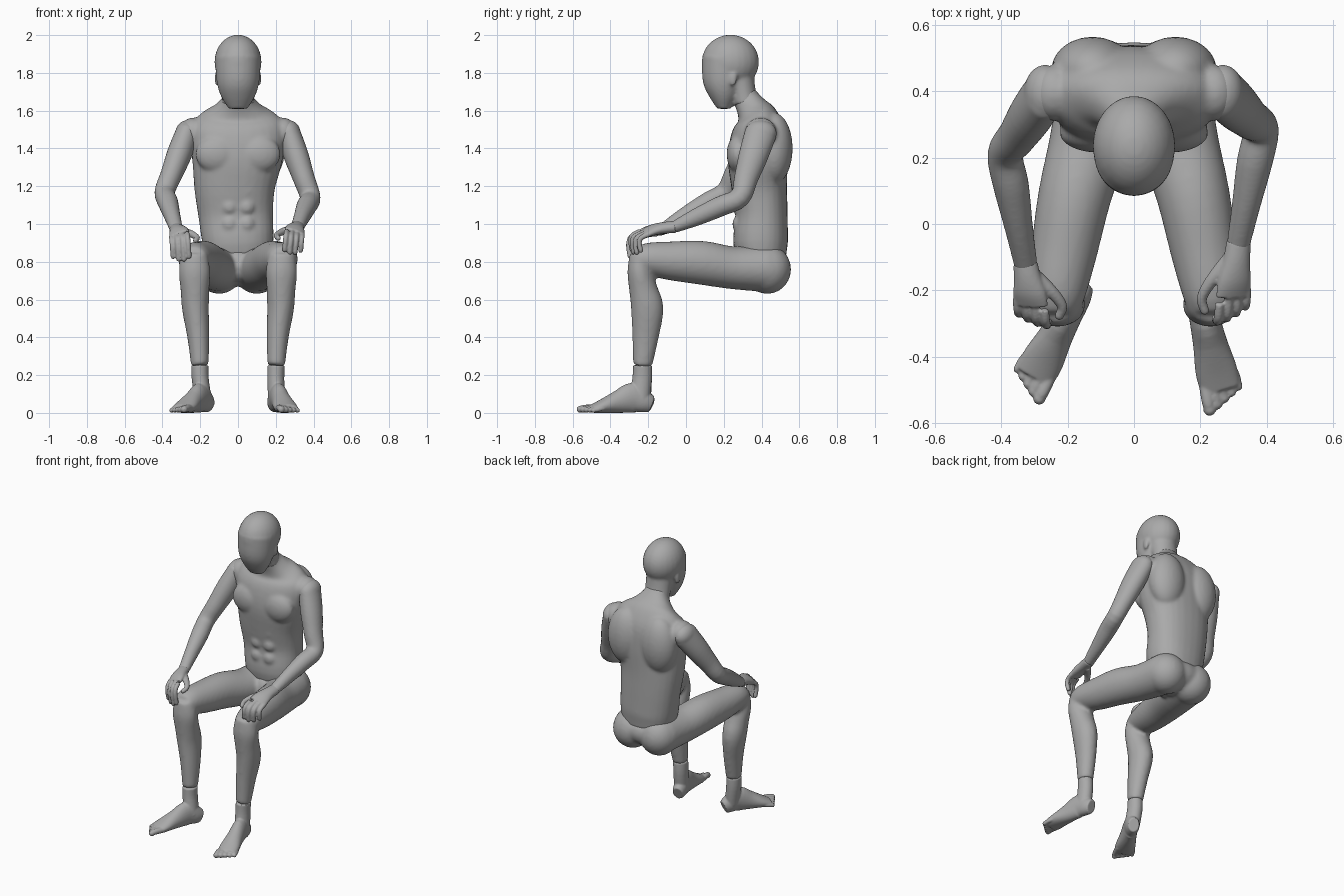
import bpy
import bmesh
from math import cos, sin, pi
from mathutils import Vector, Matrix

start_cube = bpy.data.objects.get("Cube")
if start_cube:
    bpy.data.objects.remove(start_cube, do_unlink=True)

grey = bpy.data.materials.new("matte grey")
grey.use_nodes = True
colour = (0.4, 0.4, 0.4, 1)
grey.diffuse_color = colour
grey.node_tree.nodes["Principled BSDF"].inputs["Base Color"].default_value = colour

ACROSS = Vector((1, 0, 0))


def spline(a, b, c, d, t):
    """Catmull-Rom interpolation of whole stations (position and radii)."""
    return [0.5 * (2 * q + (r - p) * t + (2 * p - 5 * q + 4 * r - s) * t * t
                   + (3 * q - p - 3 * r + s) * t ** 3)
            for p, q, r, s in zip(a, b, c, d)]


def tube(bm, stations, side=ACROSS, sides=28, steps=4, power=1.0):
    """Loft oval sections through stations of (x, y, z, half width, half depth)."""
    ends = [stations[0]] + list(stations) + [stations[-1]]
    path = []
    for i in range(len(stations) - 1):
        path += [spline(*ends[i:i + 4], k / steps) for k in range(steps)]
    path.append(list(stations[-1]))
    centres = [Vector(p[:3]) for p in path]
    rings = []
    for i, p in enumerate(path):
        along = (centres[min(i + 1, len(path) - 1)] - centres[max(i - 1, 0)]).normalized()
        u = (side - along * side.dot(along)).normalized()
        v = along.cross(u)
        ring = []
        for k in range(sides):
            c, s = cos(2 * pi * k / sides), sin(2 * pi * k / sides)
            c = abs(c) ** power * (1 if c > 0 else -1)
            s = abs(s) ** power * (1 if s > 0 else -1)
            ring.append(bm.verts.new(centres[i] + u * c * p[3] + v * s * p[4]))
        rings.append(ring)
    for low, high in zip(rings, rings[1:]):
        for k in range(sides):
            n = (k + 1) % sides
            bm.faces.new((low[k], low[n], high[n], high[k]))
    bm.faces.new(rings[0][::-1])
    bm.faces.new(rings[-1])


def ball(bm, centre, radii):
    shape = Matrix.Translation(centre) @ Matrix.Diagonal((*radii, 1))
    bmesh.ops.create_uvsphere(bm, u_segments=24, v_segments=16, radius=1, matrix=shape)


def pair(bm, centre, radii):
    """The same rounded mass on both sides of the body."""
    for s in (-1, 1):
        ball(bm, (s * centre[0], centre[1], centre[2]), radii)


def finish(bm, name, voxel, smoothing, mirror=False):
    """Fuse the masses into one smooth skin."""
    if mirror:
        for v in bm.verts:
            v.co.x *= -1
    for v in bm.verts:
        v.co.z = max(v.co.z, 0)
    bmesh.ops.recalc_face_normals(bm, faces=bm.faces)
    mesh = bpy.data.meshes.new(name)
    bm.to_mesh(mesh)
    bm.free()
    obj = bpy.data.objects.new(name, mesh)
    bpy.context.collection.objects.link(obj)
    fuse = obj.modifiers.new("fuse", 'REMESH')
    fuse.mode = 'VOXEL'
    fuse.voxel_size = voxel
    soften = obj.modifiers.new("soften", 'SMOOTH')
    soften.factor = 0.5
    soften.iterations = smoothing
    graph = bpy.context.evaluated_depsgraph_get()
    skin = bpy.data.meshes.new_from_object(obj.evaluated_get(graph))
    obj.modifiers.clear()
    obj.data = skin
    skin.name = name
    skin.materials.clear()
    skin.materials.append(grey)
    skin.polygons.foreach_set("use_smooth", [True] * len(skin.polygons))


# Head: cranium, tapering face, neck and faint ears
bm = bmesh.new()
ball(bm, (0, .235, 1.858), (.125, .152, .144))
tube(bm, [(0, .21, 1.88, .12, .125), (0, .2, 1.76, .114, .113),
          (0, .2, 1.68, .092, .08), (0, .2, 1.61, .05, .035)])
tube(bm, [(0, .27, 1.8, .09, .09), (0, .3, 1.7, .085, .07), (0, .315, 1.64, .085, .068)])
pair(bm, (.112, .25, 1.77), (.012, .022, .04))
finish(bm, "head", .009, 8)

# Torso: trunk, shoulders, chest, back and stomach muscles
bm = bmesh.new()
tube(bm, [(0, .41, .79, .165, .12), (0, .395, .9, .188, .145),
          (-.012, .4, 1.05, .198, .138), (-.018, .388, 1.2, .215, .148),
          (-.005, .38, 1.35, .24, .158), (0, .385, 1.48, .255, .145),
          (0, .375, 1.56, .22, .115), (0, .35, 1.61, .135, .085),
          (0, .32, 1.66, .084, .07), (0, .305, 1.69, .08, .065)], power=.88)
pair(bm, (.24, .395, 1.485), (.072, .085, .078))
pair(bm, (.11, .275, 1.37), (.115, .06, .1))
pair(bm, (.125, .465, 1.4), (.125, .1, .19))
for z in (1, 1.09, 1.18):
    pair(bm, (.045, .275, z), (.042, .03, .042))
finish(bm, "torso", .01, 8)

# Pelvis and legs as one skin
bm = bmesh.new()
ball(bm, (0, .405, .775), (.195, .145, .105))
ball(bm, (0, .29, .78), (.07, .06, .085))
pair(bm, (.1, .43, .76), (.125, .127, .13))
for s in (-1, 1):
    tube(bm, [(s * x, y, z, a, b) for x, y, z, a, b in (
        (.1, .42, .765, .13, .125), (.135, .25, .768, .12, .113),
        (.18, .08, .795, .11, .116), (.21, -.08, .805, .1, .103),
        (.23, -.2, .815, .087, .086), (.232, -.25, .805, .075, .07))])
    tube(bm, [(s * x, y, z, a, b) for x, y, z, a, b in (
        (.232, -.24, .84, .07, .058), (.23, -.245, .75, .083, .065),
        (.228, -.225, .65, .076, .076), (.225, -.205, .55, .071, .086),
        (.21, -.215, .4, .058, .07), (.202, -.23, .25, .047, .051))])
finish(bm, "pelvis_and_legs", .011, 8)


# Feet: heel to toe wedge, ankle and five toes
def foot(name, heel, toe, mirror):
    bm = bmesh.new()
    heel, toe = Vector(heel), Vector(toe)
    ahead = (toe - heel).normalized()
    outward = Vector((-ahead.y, ahead.x, 0))

    def at(f, z, out=0):
        return (*(heel.lerp(toe, f) + outward * out).xy, z)

    tube(bm, [(*at(-.06, .045), .035, .045), (*at(.05, .06), .044, .06),
              (*at(.22, .08), .046, .08), (*at(.45, .058), .052, .06),
              (*at(.68, .036), .063, .038), (*at(.85, .022), .06, .022)], side=outward)
    tube(bm, [(.202, -.23, .252, .046, .05), (.2, -.232, .18, .045, .052),
              (*at(.12, .07), .045, .055)])
    for i in range(5):
        t = i / 4
        out, reach, r = -.045 + .1 * t, 1 - .14 * t, .019 - .006 * t
        tip = at(reach, r, out)
        tube(bm, [(*at(.7, .025, out * .9), r, r), (*at(reach - .08, r + .006, out), r, r),
                  (*tip, r * .9, r * .9)], side=outward, sides=12)
        ball(bm, tip, (r, r, r))
    finish(bm, name, .005, 4, mirror)


foot("left_foot", (.195, -.205, 0), (.272, -.55, 0), False)
foot("right_foot", (.165, -.205, 0), (.325, -.505, 0), True)


# Arms: shoulder cap, upper arm, elbow and forearm
def arm(name, elbow, wrist, mirror):
    bm = bmesh.new()
    shoulder, elbow, wrist = Vector((.268, .395, 1.48)), Vector(elbow), Vector(wrist)
    ball(bm, shoulder, (.064, .086, .07))
    upper = [(*shoulder.lerp(elbow, f), a, b) for f, a, b in (
        (0, .063, .085), (.35, .066, .078), (.7, .058, .064), (1, .054, .054))]
    lower = [(*elbow.lerp(wrist, f), a, b) for f, a, b in (
        (.28, .054, .054), (.65, .043, .046), (1, .035, .03))]
    tube(bm, upper + lower)
    finish(bm, name, .008, 6, mirror)


# Hands: palm, four fingers bent over the knee, and thumb
def hand(name, wrist, reach, drop, mirror):
    bm = bmesh.new()
    wrist = Vector(wrist)

    def at(x, y, z):
        return wrist + Vector((x, y * reach, z))

    little, index = at(.028, -.115, -.035), at(-.055, -.15, -.018)
    row = (little - index).normalized()
    tube(bm, [(*at(.003, .015, .005), .037, .032), (*at(-.004, -.04, 0), .042, .03),
              (*at(-.01, -.09, -.01), .052, .026),
              (*little.lerp(index, .5), .056, .018)], side=row)
    for i in range(4):
        knuckle = little.lerp(index, i / 3)
        length = (.8, .95, 1, .92)[i]
        bend = knuckle + Vector((-.004, -.042 * reach, -.022)) * length
        tip = bend + Vector((-.008, -.004, -drop)) * length
        middle = bend.lerp(tip, .4) + Vector((0, -.01, 0))
        tube(bm, [(*p, .014, .014) for p in (knuckle, bend, middle, tip)], side=row, sides=12)
        ball(bm, tip, (.013, .013, .013))
    thumb = [at(-.02, -.03, -.008), at(-.075, -.085, -.02),
             at(-.108, -.135, -.04), at(-.1, -.17, -.055)]
    tube(bm, [(*p, r, r) for p, r in zip(thumb, (.026, .02, .016, .014))], sides=12)
    ball(bm, thumb[-1], (.014, .014, .014))
    finish(bm, name, .005, 4, mirror)


left_wrist, right_wrist = (.313, -.07, .98), (.325, -.13, .968)
arm("left_arm", (.383, .285, 1.14), left_wrist, False)
arm("right_arm", (.388, .21, 1.17), right_wrist, True)
hand("left_hand", left_wrist, 1.12, .085, False)
hand("right_hand", right_wrist, .86, .11, True)
